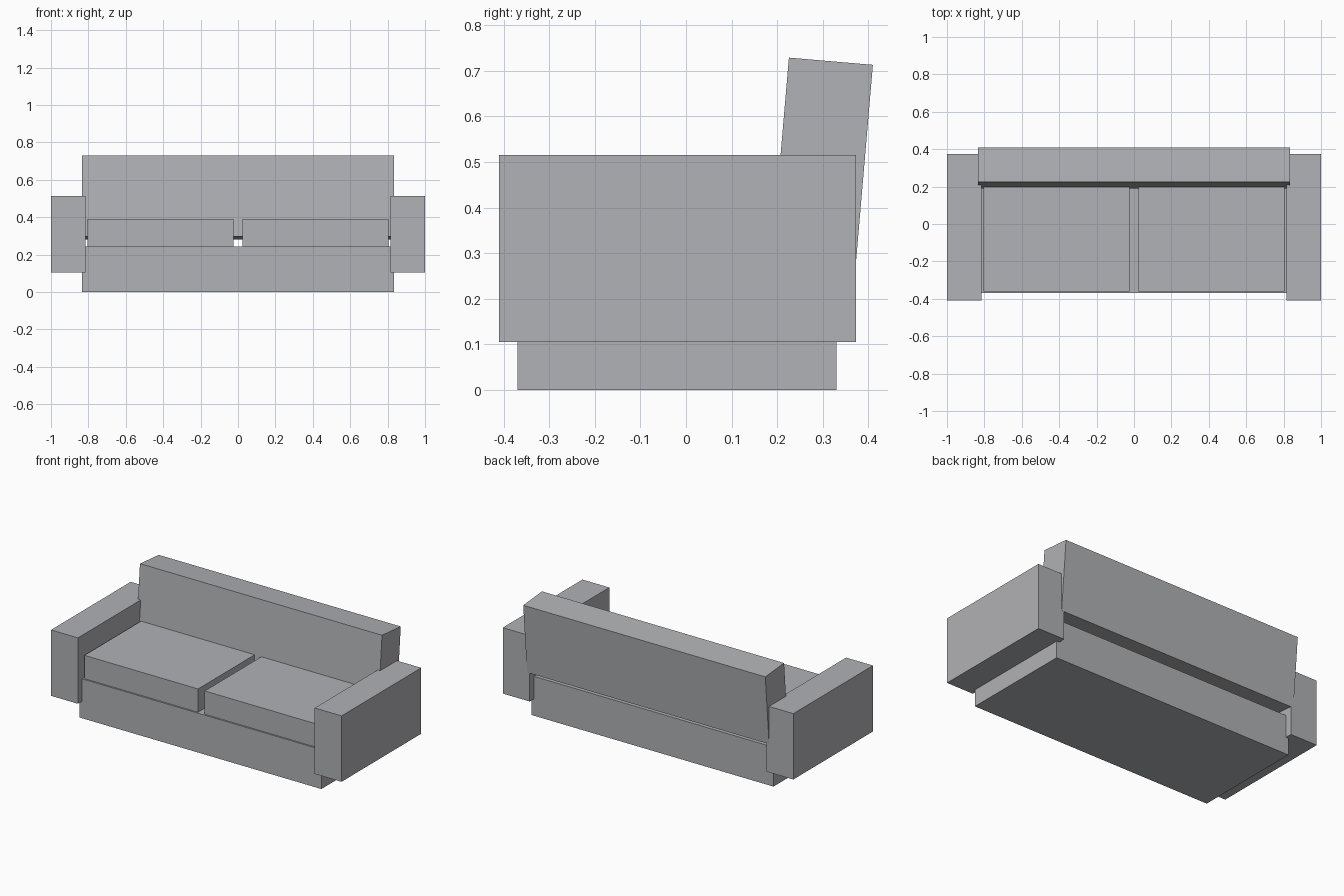
import bpy
import math

if "Cube" in bpy.data.objects:
    bpy.data.objects.remove(bpy.data.objects["Cube"])

fabric = bpy.data.materials.new("grey fabric")
fabric.diffuse_color = (0.44, 0.445, 0.465, 1)
fabric.use_nodes = True
fabric.node_tree.nodes["Principled BSDF"].inputs["Base Color"].default_value = fabric.diffuse_color


def box(name, low, high, tilt=0):
    """Box between two corners, tilted about its own centre along x."""
    centre = [(a + b) / 2 for a, b in zip(low, high)]
    bpy.ops.mesh.primitive_cube_add(size=1, location=centre, rotation=(tilt, 0, 0))
    part = bpy.context.object
    part.name = name
    part.scale = [b - a for a, b in zip(low, high)]
    part.data.materials.append(fabric)
    return part


# Base under the seat
box("base", (-0.833, -0.37, 0), (0.833, 0.33, 0.245))

# Backrest, leaning backwards
box("backrest", (-0.833, 0.207, 0.288), (0.833, 0.392, 0.722), math.radians(-4.9))

# Armrests and seat cushions, one per side
for side, s in (("left", -1), ("right", 1)):
    for name, x0, x1, y0, y1, z0, z1 in (
        ("armrest", 0.815, 1.0, -0.41, 0.373, 0.105, 0.515),
        ("seat_cushion", 0.023, 0.805, -0.36, 0.22, 0.245, 0.39),
    ):
        xs = sorted((s * x0, s * x1))
        box(f"{side}_{name}", (xs[0], y0, z0), (xs[1], y1, z1))
